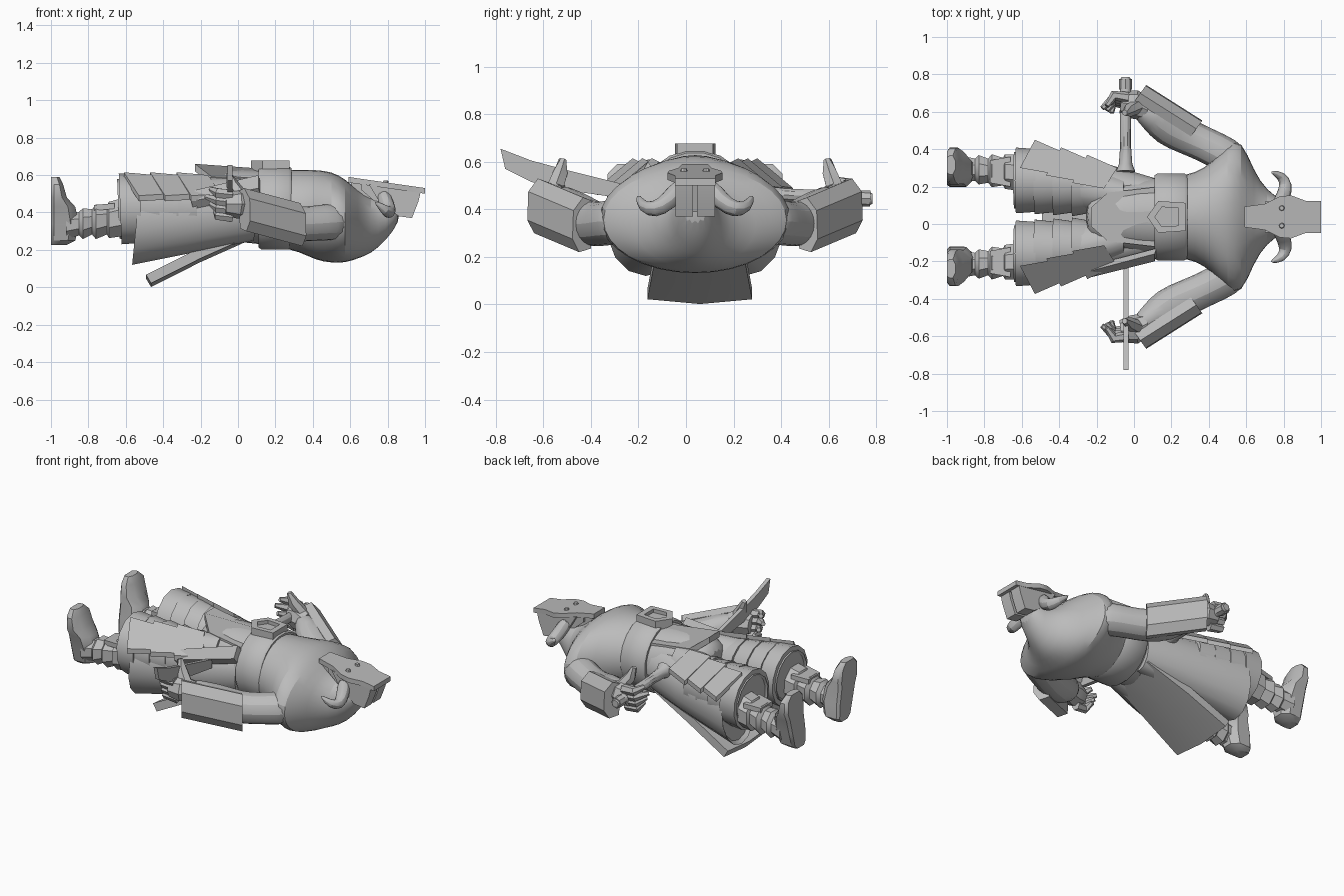
import bpy, math
from mathutils import Vector

CY = 0.038  # body centre line in y
grey = bpy.data.materials.new("plain_grey")
grey.diffuse_color = (0.5, 0.5, 0.5, 1)


def side_y(v, s):
    """Mirror a y position about the body's centre line."""
    return CY + s * (v - CY)


def finish(name, verts, faces, subdiv=0, angle=35):
    me = bpy.data.meshes.new(name)
    me.from_pydata([tuple(v) for v in verts], [], faces)
    ob = bpy.data.objects.new(name, me)
    bpy.context.collection.objects.link(ob)
    me.materials.append(grey)
    bpy.ops.object.select_all(action='DESELECT')
    ob.select_set(True)
    bpy.context.view_layer.objects.active = ob
    bpy.ops.object.mode_set(mode='EDIT')
    bpy.ops.mesh.select_all(action='SELECT')
    bpy.ops.mesh.normals_make_consistent(inside=False)
    bpy.ops.object.mode_set(mode='OBJECT')
    bpy.ops.object.shade_smooth_by_angle(angle=math.radians(angle))
    if subdiv:
        ob.modifiers.new("soft", 'SUBSURF').levels = subdiv
        ob.modifiers["soft"].render_levels = subdiv
    return ob


def loft(name, rings, subdiv=0):
    """Skin a list of equal rings and cap both ends."""
    n = len(rings[0])
    verts = [p for r in rings for p in r]
    faces = [(k * n + i, k * n + (i + 1) % n, (k + 1) * n + (i + 1) % n, (k + 1) * n + i)
             for k in range(len(rings) - 1) for i in range(n)]
    faces += [tuple(range(n)), tuple(range(len(verts) - n, len(verts)))]
    return finish(name, verts, faces, subdiv)


def ring_x(x, cy, cz, ry, rz, n=16, tilt=0.0):
    out = []
    for i in range(n):
        a = 2 * math.pi * (i + 0.5) / n
        z = rz * math.sin(a)
        out.append((x + tilt * z, cy + ry * math.cos(a), cz + z))
    return out


def tube(name, path, radii, n=8, subdiv=0):
    pts = [Vector(p) for p in path]
    rings = []
    for i, p in enumerate(pts):
        t = (pts[min(i + 1, len(pts) - 1)] - pts[max(i - 1, 0)]).normalized()
        u = t.cross(Vector((0, 0, 1)) if abs(t.z) < 0.9 else Vector((1, 0, 0))).normalized()
        w = t.cross(u)
        rings.append([p + radii[i] * (math.cos(a) * u + math.sin(a) * w)
                      for a in (2 * math.pi * k / n for k in range(n))])
    return loft(name, rings, subdiv)


def slab(name, pts, offset):
    off = Vector(offset)
    return loft(name, [[Vector(p) for p in pts], [Vector(p) + off for p in pts]])


# Torso with broad shoulders, hunched neck and belly
loft("torso", [ring_x(x, CY, z, ry, rz) for x, z, ry, rz in (
    (-0.26, 0.47, 0.10, 0.10), (-0.2, 0.45, 0.17, 0.17), (-0.05, 0.44, 0.20, 0.2),
    (0.1, 0.43, 0.215, 0.2), (0.22, 0.42, 0.22, 0.21), (0.33, 0.41, 0.24, 0.225),
    (0.42, 0.385, 0.30, 0.248), (0.50, 0.375, 0.40, 0.25), (0.575, 0.355, 0.43, 0.23),
    (0.64, 0.335, 0.25, 0.185), (0.71, 0.325, 0.145, 0.15), (0.79, 0.365, 0.09, 0.12),
    (0.87, 0.42, 0.075, 0.065))], 1)

# Belt, pentagon buckle and its raised rim
loft("belt", [ring_x(x, CY, 0.425, r, rz, 20) for x, r, rz in
              ((0.11, 0.225, 0.215), (0.125, 0.235, 0.225), (0.27, 0.235, 0.225), (0.285, 0.225, 0.215))])
penta = [(0.07, 0), (0.13, 0.085), (0.275, 0.075), (0.275, -0.075), (0.13, -0.085)]
slab("buckle", [(x, CY + y, 0.62) for x, y in penta], (0, 0, 0.035))
vs, fs = [], []
for z in (0.65, 0.677):
    for k in (1.0, 0.62):
        vs += [(0.18 + (x - 0.18) * k, CY + y * k, z) for x, y in penta]
for i in range(5):
    j = (i + 1) % 5
    fs += [(10 + i, 10 + j, 15 + j, 15 + i), (i, j, 10 + j, 10 + i),
           (5 + i, 5 + j, 15 + j, 15 + i), (i, j, 5 + j, 5 + i)]
finish("buckle_rim", vs, fs)

# Front apron cloth hanging below the belt
slab("front_apron", [(0.12, CY - 0.16, 0.57), (0.12, CY, 0.635), (0.12, CY + 0.16, 0.57),
                     (-0.14, CY + 0.13, 0.59), (-0.23, CY + 0.05, 0.66),
                     (-0.23, CY - 0.05, 0.66), (-0.14, CY - 0.13, 0.59)], (0, 0, -0.04))

# Rear coat tail, bent along its middle
loft("coat_tail", [[(x - d * 0.6, CY + 0.02 + y, z + d) for y, z, d in
                    ((-w, z0 + 0.02, 0), (0, z0, 0), (w, z0 + 0.02, 0),
                     (w, z0 + 0.02, 0.045), (0, z0, 0.045), (-w, z0 + 0.02, 0.045))]
                   for x, z0, w in ((0.08, 0.26, 0.16), (-0.2, 0.135, 0.195), (-0.465, 0.002, 0.22))])

for s, tag in ((1, "left"), (-1, "right")):
    Y = lambda v: side_y(v, s)
    # Trouser legs and flared coat skirt
    loft(tag + "_trouser", [ring_x(x, Y(y), z, ry, rz, 14, -0.04) for x, y, z, ry, rz in (
        (-0.05, 0.15, 0.43, 0.1, 0.16), (-0.35, 0.21, 0.41, 0.15, 0.17),
        (-0.64, 0.235, 0.42, 0.155, 0.16), (-0.62, 0.235, 0.42, 0.13, 0.13))])
    loft(tag + "_coat_skirt", [ring_x(x, Y(y), z, ry, rz, 14, 0.1) for x, y, z, ry, rz in (
        (0.1, 0.15, 0.4, 0.1, 0.15), (-0.15, 0.19, 0.37, 0.135, 0.17),
        (-0.545, 0.245, 0.33, 0.165, 0.21), (-0.525, 0.245, 0.33, 0.145, 0.19))])
    # Overlapping thigh bands
    for i in range(4):
        x = -0.22 - 0.1 * i
        loft(f"{tag}_thigh_band_{i + 1}", [ring_x(xx, Y(0.2 + 0.011 * i), 0.42, r, r + 0.01, 14, -0.04)
             for xx, r in ((x, 0.142 + 0.01 * i), (x - 0.11, 0.162 + 0.006 * i),
                           (x - 0.11, 0.13))])
    # Overlapping hip plates resting on the outer thigh
    for i in range(3):
        x, y = -0.16 - 0.14 * i, 0.04 * i
        slab(f"{tag}_hip_plate_{i + 1}", [(x - 0.17, Y(0.22 + y), 0.615), (x, Y(0.19 + y), 0.60),
             (x + 0.07, Y(0.30 + y), 0.50), (x - 0.09, Y(0.37 + y), 0.49)], (0, 0, -0.03))
    # Wrapped shin with stepped rings
    loft(tag + "_shin", [ring_x(x, Y(y), z, r, r * 1.05, 8) for x, y, z, r in (
        (-0.55, 0.27, 0.39, 0.11), (-0.69, 0.28, 0.36, 0.10), (-0.7, 0.28, 0.36, 0.08),
        (-0.76, 0.285, 0.35, 0.095), (-0.78, 0.285, 0.35, 0.07), (-0.83, 0.29, 0.34, 0.085),
        (-0.85, 0.29, 0.34, 0.065), (-0.92, 0.295, 0.33, 0.075))])
    slab(tag + "_shin_plate", [(-0.66, Y(0.2), 0.42), (-0.66, Y(0.36), 0.42),
         (-0.77, Y(0.34), 0.41), (-0.77, Y(0.22), 0.41)], (0, 0, 0.03))
    # Boot with flat sole and upturned toe
    loft(tag + "_boot", [[(-1.0, Y(y - w * 0.8), z), (-1.0, Y(y + w * 0.8), z),
                          (-0.985, Y(y + w), z), (-1 + d * 0.7, Y(y + w), z),
                          (-1 + d, Y(y + w * 0.45), z), (-1 + d, Y(y - w * 0.45), z),
                          (-1 + d * 0.7, Y(y - w), z), (-0.985, Y(y - w), z)]
                         for z, y, w, d in ((0.225, 0.26, 0.04, 0.08), (0.25, 0.265, 0.068, 0.13),
                                            (0.34, 0.28, 0.08, 0.15), (0.43, 0.3, 0.085, 0.13),
                                            (0.48, 0.31, 0.098, 0.085), (0.55, 0.315, 0.09, 0.065),
                                            (0.59, 0.315, 0.05, 0.045))])
    # Arm from shoulder to wrist
    tube(tag + "_arm", [(0.56, Y(0.31), 0.35), (0.49, Y(0.37), 0.35), (0.39, Y(0.42), 0.34),
                        (0.29, Y(0.465), 0.335), (0.17, Y(0.52), 0.365), (0.09, Y(0.58), 0.42),
                        (0.02, Y(0.62), 0.46)],
         [0.10, 0.105, 0.098, 0.102, 0.108, 0.08, 0.055], 10, 1)
    # Angular forearm guard
    sec = ((-0.07, 0.10), (-0.02, 0.115), (0.03, 0.06), (0.035, -0.06), (0.0, -0.115), (-0.06, -0.10))
    loft(tag + "_forearm_guard", [[(x + 0.58 * o, Y(y + 0.81 * o), z + dz) for o, dz in sec]
                                  for x, y, z in ((0.345, 0.525, 0.335), (0.045, 0.715, 0.415))])
    # Hand with curled fingers and a raised thumb
    tube(tag + "_palm", [(0.07, Y(0.61), 0.44), (0.0, Y(0.64), 0.445), (-0.07, Y(0.65), 0.445)],
         [0.06, 0.078, 0.06], 8)
    for i in range(4):
        y, z = 0.64 + 0.012 * i, 0.375 + 0.04 * i
        tube(f"{tag}_finger_{i + 1}", [(-0.03, Y(y), z), (-0.11, Y(y + 0.01), z + 0.01),
             (-0.17 + 0.025 * abs(i - 2), Y(y - 0.045), z + 0.03)], [0.03, 0.028, 0.014], 6)
    tube(tag + "_thumb", [(0.02, Y(0.63), 0.48), (-0.03, Y(0.605), 0.55), (-0.05, Y(0.595), 0.61)],
         [0.04, 0.034, 0.016], 6)
    # Curled horn, crown block and eye
    tube(tag + "_horn", [(0.77, Y(0.09), 0.51), (0.80, Y(0.15), 0.43), (0.815, Y(0.21), 0.395),
                         (0.79, Y(0.26), 0.41), (0.73, Y(0.28), 0.46)],
         [0.045, 0.043, 0.04, 0.03, 0.008], 8, 1)
    slab(tag + "_crown_block", [(0.98, Y(0.046), 0.525), (0.965, Y(0.046), 0.46), (0.93, Y(0.046), 0.37),
         (0.86, Y(0.046), 0.38), (0.76, Y(0.046), 0.45), (0.70, Y(0.046), 0.55)], (0, s * 0.075, 0))
    tube(tag + "_eye", [(0.79, Y(0.085), 0.55), (0.79, Y(0.085), 0.572)], [0.018, 0.012], 8)

# Skull core and long wedge-shaped face plate
slab("skull", [(0.96, CY - 0.06, 0.52), (0.92, CY - 0.06, 0.39), (0.8, CY - 0.06, 0.4),
               (0.66, CY - 0.06, 0.52), (0.66, CY - 0.06, 0.55)], (0, 0.12, 0))
half = ((1.0, 0.085), (0.92, 0.085), (0.84, 0.115), (0.78, 0.11), (0.70, 0.07), (0.59, 0.055))
outline = [(x, CY + y) for x, y in half] + [(x, CY - y) for x, y in reversed(half)]
loft("face_plate", [[(x, y, 0.59 - (x - 0.59) * 0.145 - d) for x, y in outline] for d in (0, 0.03)])
slab("jaw", [(0.6, CY - 0.045, 0.57), (0.61, CY - 0.045, 0.54), (0.72, CY - 0.045, 0.45),
             (0.8, CY - 0.045, 0.44), (0.8, CY - 0.045, 0.55)], (0, 0.09, 0))

# Curved blade, hilt rod and belt scabbard
slab("sword_blade", [(-0.055, y, z) for y, z in (
    (-0.78, 0.655), (-0.65, 0.605), (-0.5, 0.565), (-0.22, 0.495), (-0.22, 0.44),
    (-0.5, 0.48), (-0.65, 0.515), (-0.76, 0.57))], (0.025, 0, 0))
tube("hilt_rod", [(-0.045, 0.785, 0.445), (-0.045, 0.77, 0.445), (-0.045, 0.42, 0.46),
                  (-0.045, 0.32, 0.465), (-0.045, 0.28, 0.47)], [0.022, 0.03, 0.029, 0.036, 0.052], 10)
tube("hilt_pommel", [(-0.045, 0.72, 0.447), (-0.045, 0.775, 0.445)], [0.034, 0.034], 8)
slab("scabbard", [(-0.25, -0.29, 0.46), (-0.23, -0.25, 0.52), (0.11, -0.16, 0.6),
                  (0.11, -0.2, 0.53)], (0.01, 0.03, -0.04))
